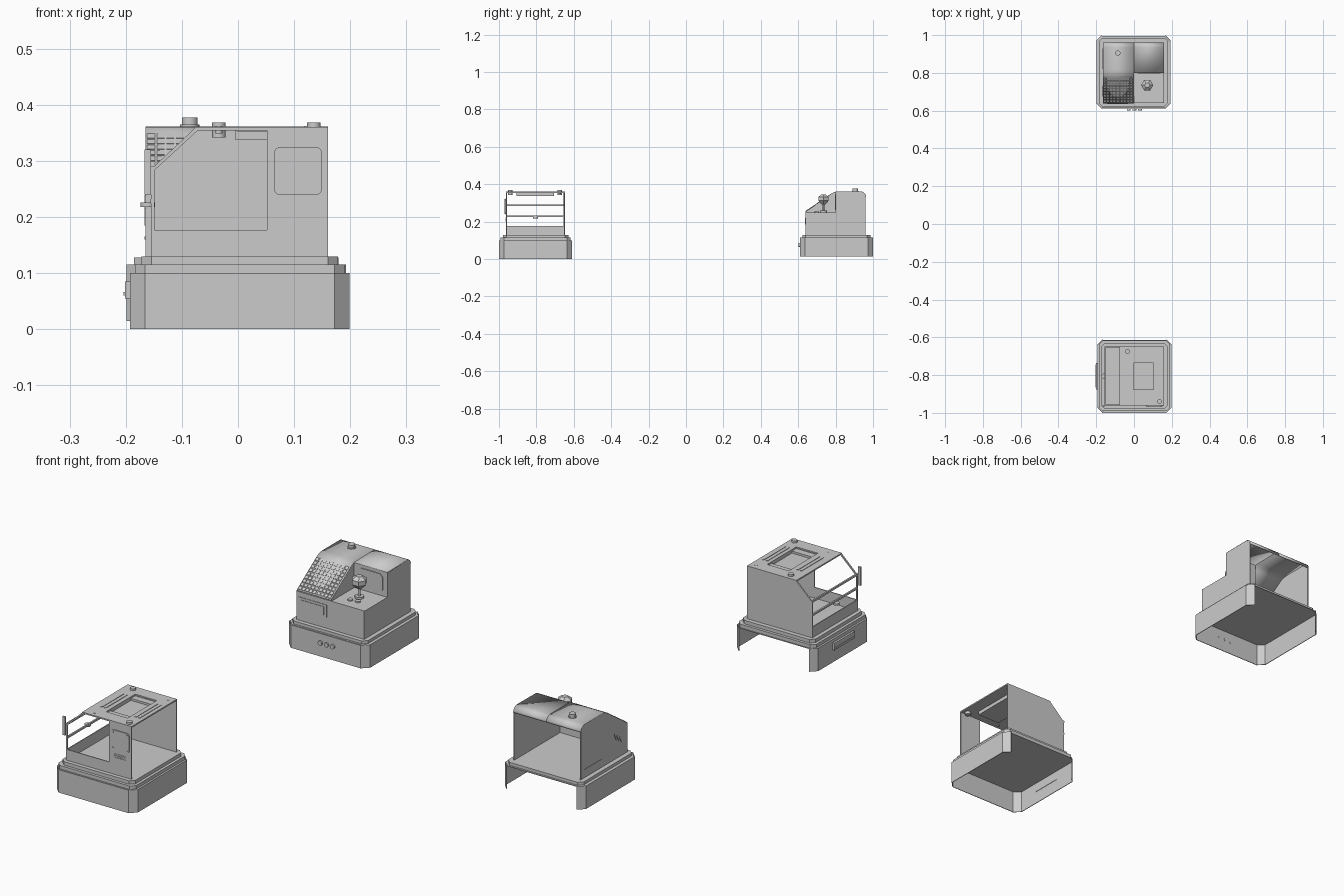
import bpy, bmesh, math
from mathutils import Vector, Matrix

if "Cube" in bpy.data.objects:
    bpy.data.objects.remove(bpy.data.objects["Cube"])


def finish(name, bm, smooth=False):
    bmesh.ops.recalc_face_normals(bm, faces=bm.faces)
    me = bpy.data.meshes.new(name)
    bm.to_mesh(me)
    bm.free()
    ob = bpy.data.objects.new(name, me)
    bpy.context.collection.objects.link(ob)
    if smooth:
        bpy.context.view_layer.objects.active = ob
        ob.select_set(True)
        bpy.ops.object.shade_smooth_by_angle(angle=math.radians(35))
        ob.select_set(False)
    return ob


def prism(name, pts, axis, lo, hi, smooth=False):
    """Extrude a 2D outline along an axis: x -> (y,z), y -> (x,z), z -> (x,y)."""
    put = {'x': lambda a, b, c: (c, a, b), 'y': lambda a, b, c: (a, c, b),
           'z': lambda a, b, c: (a, b, c)}[axis]
    bm = bmesh.new()
    f = bm.faces.new([bm.verts.new(put(a, b, lo)) for a, b in pts])
    r = bmesh.ops.extrude_face_region(bm, geom=[f])
    vs = [v for v in r['geom'] if isinstance(v, bmesh.types.BMVert)]
    bmesh.ops.translate(bm, verts=vs, vec=Vector(put(0, 0, hi - lo)))
    return finish(name, bm, smooth)


def box(name, x0, x1, y0, y1, z0, z1):
    return prism(name, [(x0, y0), (x1, y0), (x1, y1), (x0, y1)], 'z', z0, z1)


def cyl(name, loc, r, h, axis='z', n=24):
    bm = bmesh.new()
    bmesh.ops.create_cone(bm, cap_ends=True, segments=n, radius1=r, radius2=r, depth=h)
    rot = Matrix.Rotation(math.pi / 2, 4, 'X') if axis == 'y' else Matrix()
    bm.transform(Matrix.Translation(loc) @ rot)
    return finish(name, bm, True)


def sheet(name, pts, axis, lo, hi, t, smooth=False):
    """Open profile extruded as a thin sheet."""
    bm = bmesh.new()
    rows = []
    for a, b in pts:
        ps = [(c, a, b) if axis == 'x' else (a, b, c) for c in (lo, hi)]
        rows.append([bm.verts.new(p) for p in ps])
    for p, q in zip(rows, rows[1:]):
        bm.faces.new([p[0], q[0], q[1], p[1]])
    ob = finish(name, bm, smooth)
    m = ob.modifiers.new("thickness", 'SOLIDIFY')
    m.thickness, m.offset = t, 0
    return ob


def octagon(cx, cy, hx, hy, c):
    q = [(hx - c, -hy), (hx, c - hy), (hx, hy - c), (hx - c, hy)]
    return [(cx + x, cy + y) for x, y in q] + [(cx - x, cy - y) for x, y in q]


def base(tag, cx, cy, z, steps):
    """Chamfered skirt, open at the bottom and back, with stepped deck on top."""
    h, c = 0.194, 0.026
    pts = [(-h + c, h), (-h, h - c), (-h, c - h), (c - h, -h),
           (h - c, -h), (h, c - h), (h, h - c), (h - c, h)]
    sheet(tag + "_base_skirt", [(cx + a, cy + b) for a, b in pts], 'z', z, z + 0.1, 0.003)
    prism(tag + "_base_top", octagon(cx, cy, h, h - 0.004, c), 'z', z + 0.097, z + 0.1)
    for i, (s, z0, z1) in enumerate(steps):
        prism(f"{tag}_deck_{i}", octagon(cx, cy, s, s, 0.018), 'z', z0, z1)


# ---------- front machine: open cabinet ----------
X0, X1, Y0, Y1, T = -0.155, 0.160, -0.962, -0.648, 0.004
base("cabinet", 0.003, -0.804, 0, [(0.187, 0.1, 0.115), (0.175, 0.115, 0.13)])
outline = [(X0, 0.13), (X1, 0.13), (X1, 0.36), (-0.075, 0.36), (X0, 0.285)]
prism("cabinet_back_wall", outline, 'y', Y1 - T, Y1)
box("cabinet_front_panel", 0.052, X1, Y0, Y0 + T, 0.13, 0.36)
box("cabinet_front_sill", X0, 0.052, Y0, Y0 + T, 0.13, 0.177)
box("cabinet_left_sill", X0, X0 + T, Y0, Y1, 0.13, 0.177)
box("cabinet_front_header", -0.075, 0.052, Y0, Y0 + T, 0.355, 0.36)
for nm, y in (("front", Y0), ("back", Y1 - 0.006)):
    prism(f"cabinet_{nm}_frame", [(X0, 0.177), (X0 + .006, 0.177), (X0 + .006, 0.283),
          (-0.072, 0.354), (-0.075, 0.36), (X0, 0.285)], 'y', y, y + 0.006)
for i, z in enumerate((0.228, 0.287)):
    box(f"cabinet_left_bar_{i}", X0 - 0.001, X0 + 0.006, Y0, Y1, z - 0.004, z + 0.004)
cyl("door_knob", (X0 - 0.006, -0.805, 0.222), 0.013, 0.008)
box("side_lever", X0 - 0.012, X0, -0.97, -0.962, 0.24, 0.32)

# roof with recessed hatch, slits and knobs
hx0, hx1, hy0, hy1 = -0.005, 0.105, -0.905, -0.705
for i, r in enumerate([(-0.078, hx0, Y0, Y1), (hx1, X1, Y0, Y1),
                       (hx0, hx1, Y0, hy0), (hx0, hx1, hy1, Y1)]):
    box(f"roof_part_{i}", *r, 0.354, 0.36)
box("hatch_floor", hx0, hx1, hy0, hy1, 0.338, 0.344)
for i, y in enumerate((hy0, hy1 - 0.03)):
    box(f"hatch_step_{i}", hx0, hx1, y, y + 0.03, 0.344, 0.353)
for i, x in enumerate((hx0, hx1 - 0.003)):
    box(f"hatch_side_{i}", x, x + 0.003, hy0, hy1, 0.338, 0.36)
for i, x in enumerate((-0.042, -0.025, 0.122, 0.139)):
    box(f"roof_slit_{i}", x - 0.004, x + 0.004, -0.88, -0.73, 0.358, 0.362)
for i, (x, y, r, h) in enumerate([(0.135, -0.94, 0.012, 0.026), (-0.034, -0.675, 0.012, 0.026),
                                  (0.135, -0.675, 0.006, 0.012), (-0.034, -0.94, 0.006, 0.012)]):
    cyl(f"roof_knob_{i}", (x, y, 0.355), r, h)

# front control plate and vents
plate = []
for k in range(4):
    for j in range(5):
        a = math.pi / 2 * (k + j / 4)
        sx, sz = ((1, 1), (-1, 1), (-1, -1), (1, -1))[k]
        plate.append((0.107 + sx * 0.031 + 0.012 * math.cos(a),
                      0.282 + sz * 0.031 + 0.012 * math.sin(a)))
prism("control_plate", plate, 'y', Y0 - 0.004, Y0)
for i in range(4):
    cyl(f"plate_screw_{i}", (0.107 + (i % 2 * 2 - 1) * 0.034, Y0 - 0.004,
        0.282 + (i // 2 * 2 - 1) * 0.034), 0.003, 0.003, 'y', 10)
for i in range(3):
    box(f"panel_vent_{i}", 0.077, 0.132, Y0 - 0.002, Y0, 0.202 + i * 0.0075, 0.206 + i * 0.0075)
box("drawer_handle", -0.201, -0.188, -0.875, -0.735, 0.055, 0.085)
box("drawer_grip", -0.204, -0.2, -0.865, -0.745, 0.06, 0.066)

# ---------- rear machine: control console ----------
L, R, F, B, M = -0.165, 0.160, 0.640, 0.960, 0.800
base("console", -0.003, 0.804, 0.015, [(0.182, 0.115, 0.128)])
curve = [(B - 0.025 + 0.025 * math.sin(a), 0.335 + 0.025 * math.cos(a))
         for a in [math.pi / 2 * i / 6 for i in range(7)]]
ridge = [(0.780, 0.350), (0.792, 0.356), (0.806, 0.359), (0.82, 0.36)]
left = [(F, 0.128), (F, 0.255)] + ridge + curve + [(B, 0.128)]
right = [(F, 0.128), (F, 0.25), (M, 0.25), (M, 0.36)] + curve + [(B, 0.128)]
prism("console_left_wall", left, 'x', L, L + T)
prism("console_right_wall", right, 'x', R - T, R)
sheet("console_left_roof", [(F, 0.255)] + ridge + curve, 'x', L, 0, 0.003, True)
sheet("console_right_roof", [(M, 0.3585)] + curve, 'x', 0, R, 0.003, True)
box("console_front_wall", L, R, F, F + T, 0.128, 0.252)
box("console_shelf", 0, R, F, M, 0.247, 0.25)
box("recess_back", 0, R, M, M + T, 0.248, 0.359)
prism("recess_side", [(F, 0.248), (F, 0.255)] + ridge[:2] + [(M, 0.358), (M, 0.248)],
      'x', -0.003, 0)
prism("recess_screen", octagon(0.08, 0.305, 0.06, 0.04, 0.014), 'y', M - 0.004, M)

# vent cells on the slope
ang = math.atan2(0.095, 0.14)
bm = bmesh.new()
for i in range(9):
    for j in range(9):
        s = (j + 0.7) / 9.5
        x = -0.155 + i * 0.0172 + (0.004 if i > 4 else 0)
        mat = (Matrix.Translation((x, F + 0.14 * s, 0.255 + 0.095 * s + 0.0015))
               @ Matrix.Rotation(ang, 4, 'X') @ Matrix.Diagonal((0.0135, 0.0135, 0.003, 1)))
        bmesh.ops.create_cube(bm, size=1, matrix=mat)
finish("slope_vent_cells", bm)

# front panel frame, buttons and side marks
px0, px1, pz0, pz1 = -0.155, -0.02, 0.175, 0.23
box("front_hatch", px0, px1, F - 0.002, F, pz0, pz1)
box("front_hatch_inset", px0 + .012, px1 - .012, F - 0.004, F, pz0 + .01, pz1 - .01)
for i in (-1, 0, 1):
    cyl(f"base_button_{i + 1}", (0.002 + i * 0.03, 0.607, 0.075), 0.010, 0.010, 'y', 16)
box("side_slot", L - 0.002, L, 0.82, 0.93, 0.16, 0.165)
for i in range(3):
    y, z = 0.675 + i * 0.018, 0.185 + i * 0.012
    prism(f"side_rib_{i}", [(y, z), (y + .006, z), (y + .022, z + .03), (y + .016, z + .03)],
          'x', L - 0.002, L)

# control stick with faceted grip
jx, jy = 0.07, 0.735
cyl("stick_collar", (jx, jy, 0.254), 0.018, 0.009)
cyl("stick_shaft", (jx, jy, 0.277), 0.005, 0.05, n=12)
bm = bmesh.new()
rings = [(0.292, 0.012), (0.312, 0.032), (0.332, 0.032), (0.345, 0.014)]
vs = [[bm.verts.new((jx + r * math.cos(k * math.pi / 3), jy + r * math.sin(k * math.pi / 3), z))
       for k in range(6)] for z, r in rings]
for a, b in zip(vs, vs[1:]):
    for k in range(6):
        bm.faces.new([a[k], a[k - 1], b[k - 1], b[k]])
bm.faces.new(vs[0])
bm.faces.new(vs[-1])
finish("stick_grip", bm)
for i, (dx, dy) in enumerate(((-0.015, -0.04), (0.018, -0.035))):
    cyl(f"shelf_button_{i}", (jx + dx, jy + dy, 0.252), 0.011, 0.007)

# roof knob
cyl("roof_beacon_ring", (-0.086, 0.905, 0.362), 0.017, 0.006)
cyl("roof_beacon", (-0.086, 0.905, 0.368), 0.014, 0.018)
